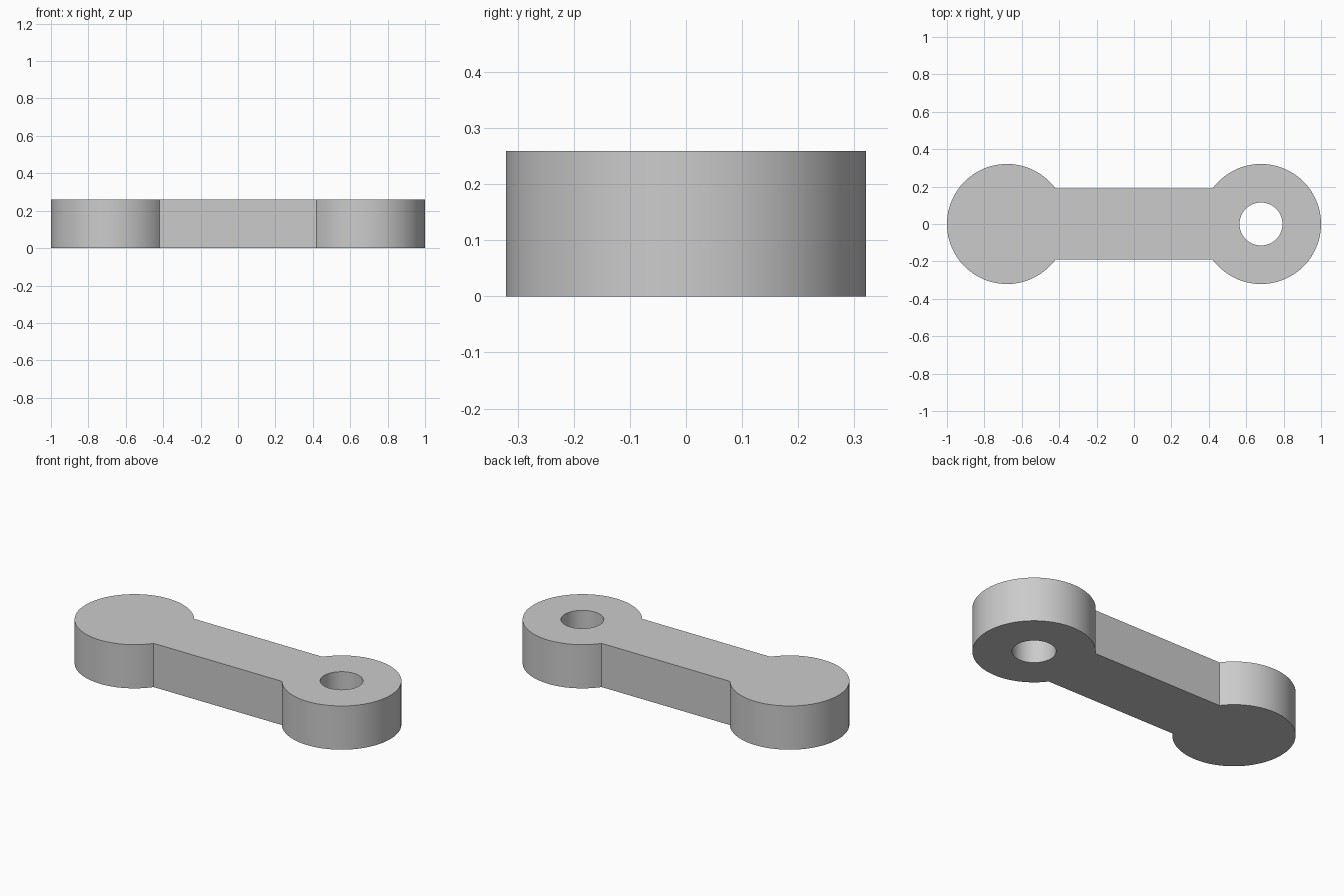
import bpy
import bmesh
from math import asin, cos, pi, sin, tau

if "Cube" in bpy.data.objects:
    bpy.data.objects.remove(bpy.data.objects["Cube"])

END_X, END_R = 0.679, 0.321
BAR_HALF, HOLE_R, HEIGHT = 0.19, 0.115, 0.259


def arc(cx, r, start, sweep, steps, closed=False):
    count = steps if closed else steps + 1
    return [(cx + r * cos(start + sweep * i / steps),
             r * sin(start + sweep * i / steps)) for i in range(count)]


def loop(bm, points):
    verts = [bm.verts.new((x, y, 0)) for x, y in points]
    return [bm.edges.new((v, verts[(i + 1) % len(verts)])) for i, v in enumerate(verts)]


# Outline: two round ends, joined by the straight sides of the bar
neck = asin(BAR_HALF / END_R)
sweep = tau - 2 * neck
outline = arc(END_X, END_R, neck - pi, sweep, 72) + arc(-END_X, END_R, neck, sweep, 72)
hole = arc(END_X, HOLE_R, 0, tau, 64, closed=True)

# Flat plate with a round hole, raised to full thickness
bm = bmesh.new()
edges = loop(bm, outline) + loop(bm, hole)
bmesh.ops.triangle_fill(bm, use_beauty=True, edges=edges, normal=(0, 0, 1))
raised = bmesh.ops.extrude_face_region(bm, geom=bm.faces[:], use_keep_orig=True)
top = [g for g in raised["geom"] if isinstance(g, bmesh.types.BMVert)]
bmesh.ops.translate(bm, verts=top, vec=(0, 0, HEIGHT))
bmesh.ops.recalc_face_normals(bm, faces=bm.faces[:])

mesh = bpy.data.meshes.new("link_arm")
bm.to_mesh(mesh)
bm.free()
link_arm = bpy.data.objects.new("link_arm", mesh)
bpy.context.collection.objects.link(link_arm)

# Plain grey material
grey = bpy.data.materials.new("light_grey")
grey.use_nodes = True
colour = (0.6, 0.6, 0.6, 1)
grey.diffuse_color = colour
grey.node_tree.nodes["Principled BSDF"].inputs["Base Color"].default_value = colour
mesh.materials.append(grey)

# Smooth round walls with crisp rims and necks
bpy.ops.object.select_all(action="DESELECT")
link_arm.select_set(True)
bpy.context.view_layer.objects.active = link_arm
bpy.ops.object.shade_smooth_by_angle(angle=pi / 6)
